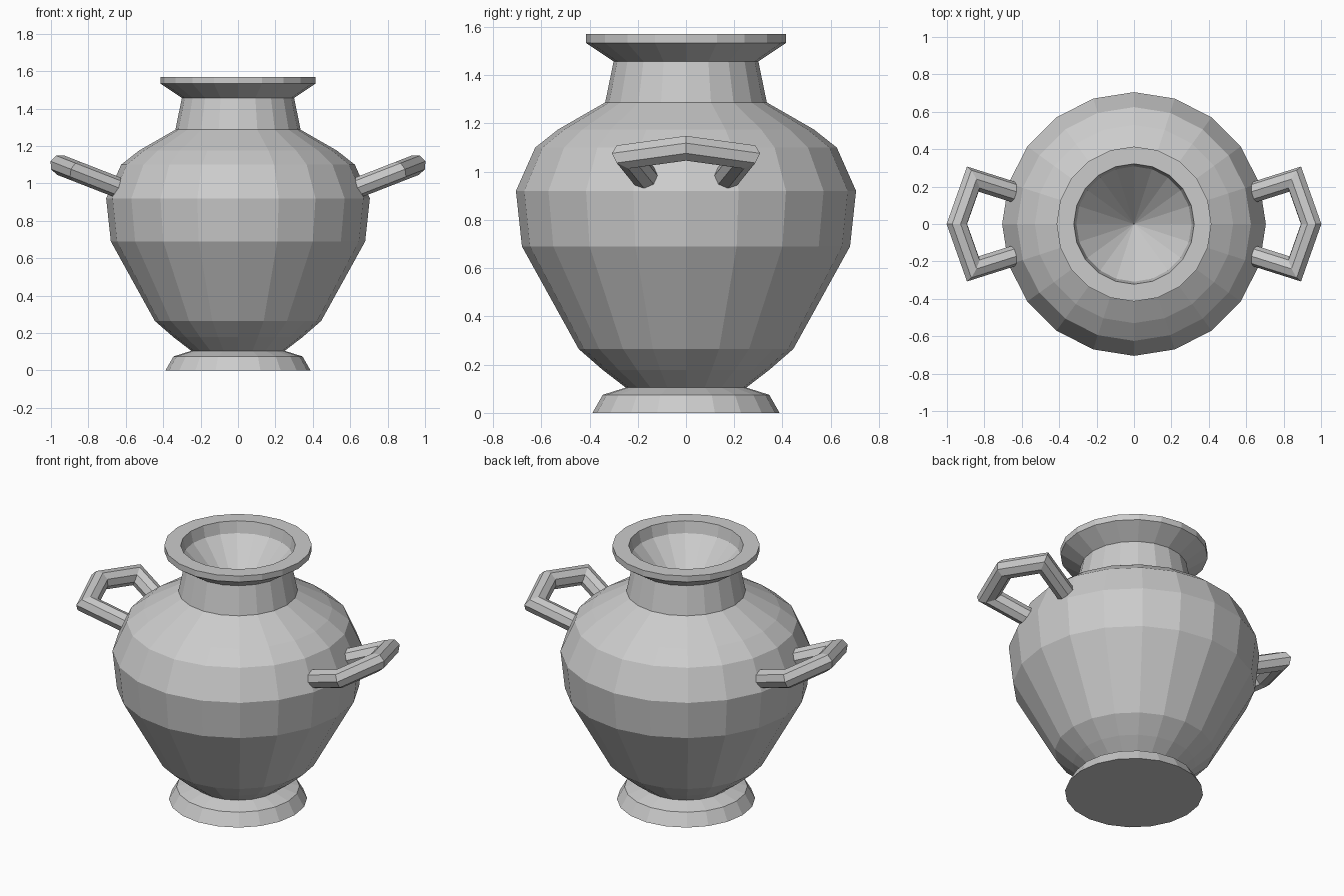
import bpy, bmesh
from math import sin, cos, pi
from mathutils import Vector

if "Cube" in bpy.data.objects:
    bpy.data.objects.remove(bpy.data.objects["Cube"])


def finish(bm, name):
    bmesh.ops.recalc_face_normals(bm, faces=bm.faces)
    mesh = bpy.data.meshes.new(name)
    bm.to_mesh(mesh)
    bm.free()
    obj = bpy.data.objects.new(name, mesh)
    bpy.context.collection.objects.link(obj)
    return obj


def lathe(name, profile, sides=20):
    """Spin an (r, z) profile that starts and ends on the z axis."""
    bm = bmesh.new()
    verts = [bm.verts.new((r, 0, z)) for r, z in profile]
    edges = [bm.edges.new(pair) for pair in zip(verts, verts[1:])]
    bmesh.ops.spin(bm, geom=verts + edges, cent=(0, 0, 0), axis=(0, 0, 1),
                   angle=2 * pi, steps=sides, use_merge=True)
    bmesh.ops.remove_doubles(bm, verts=bm.verts, dist=1e-4)
    return finish(bm, name)


def tube(name, path, radius, normal, sides=8):
    """Sweep a polygon along a planar path with mitred corners."""
    bm = bmesh.new()
    rings = []
    for i, p in enumerate(path):
        d_in = (p - path[max(i - 1, 0)]).normalized()
        d_out = (path[min(i + 1, len(path) - 1)] - p).normalized()
        tangent = (d_in + d_out).normalized()
        miter = tangent.cross(normal)
        leg = d_in if i else d_out
        miter /= leg.dot(tangent)
        rings.append([bm.verts.new(p + radius * (cos(2 * pi * k / sides) * miter
                                                + sin(2 * pi * k / sides) * normal))
                      for k in range(sides)])
    for a, b in zip(rings, rings[1:]):
        for k in range(sides):
            j = (k + 1) % sides
            bm.faces.new((a[k], a[j], b[j], b[k]))
    bm.faces.new(rings[0])
    bm.faces.new(rings[-1])
    return finish(bm, name)


# Vase: foot, belly, neck, flared rim and funnel-shaped inside
lathe("vase_body", [
    (0, 0), (0.388, 0), (0.345, 0.075), (0.25, 0.105), (0.345, 0.178),
    (0.445, 0.265), (0.68, 0.69), (0.705, 0.92), (0.625, 1.10), (0.53, 1.175),
    (0.335, 1.287), (0.30, 1.457), (0.414, 1.533), (0.414, 1.57),
    (0.322, 1.57), (0.308, 1.50), (0, 1.18)])

# Handles: angular loops tilted upwards, one each side
SLOPE = 0.39
for side, name in ((1, "handle_right"), (-1, "handle_left")):
    outline = [(0.60, 0.157), (0.862, 0.24), (0.947, 0),
               (0.862, -0.24), (0.60, -0.157)]
    path = [Vector((side * x, y, 1.097 + SLOPE * (x - 0.947))) for x, y in outline]
    tube(name, path, 0.055, Vector((-side * SLOPE, 0, 1)).normalized())
